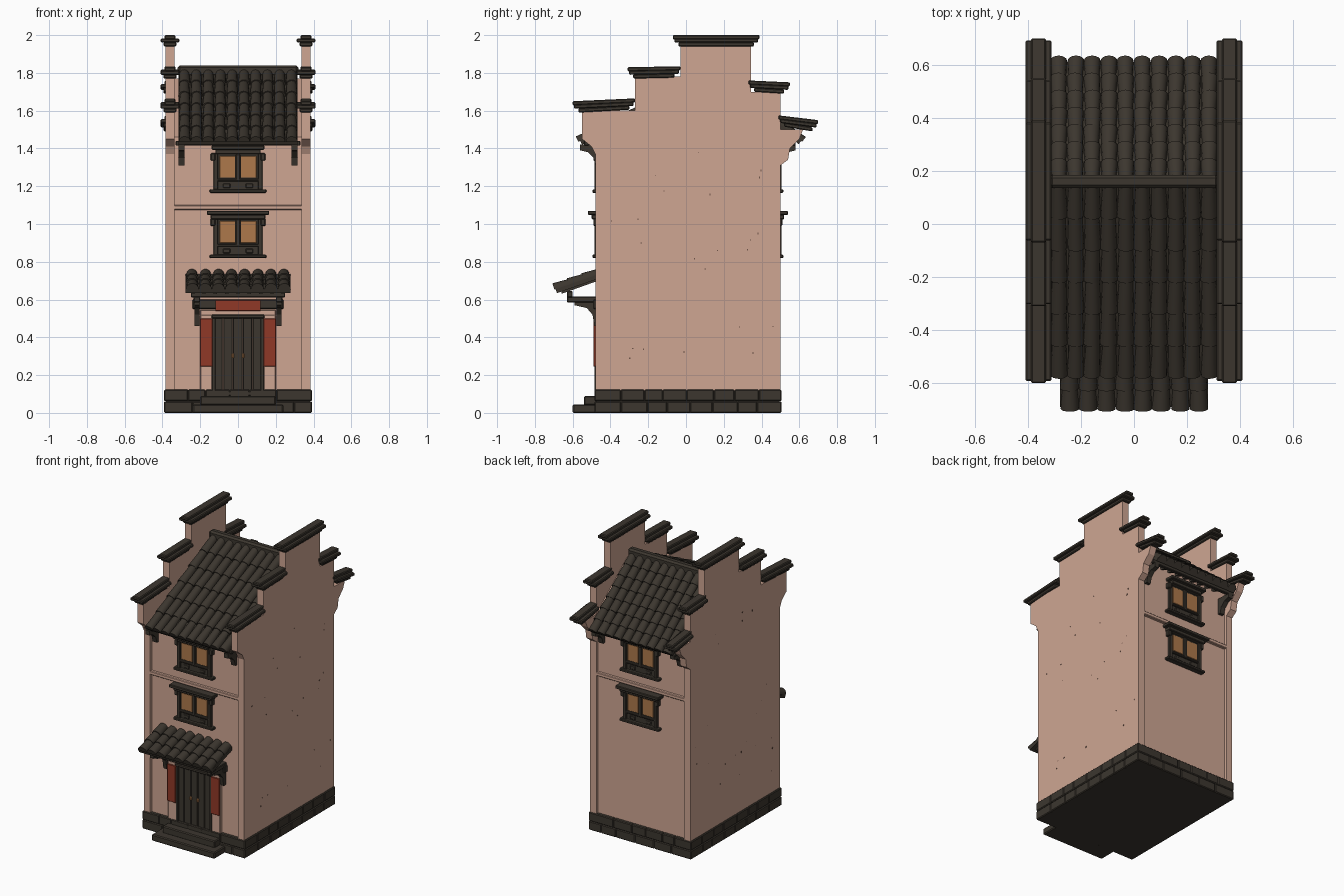
import bpy, bmesh, math, random
from mathutils import Vector

random.seed(4)
if "Cube" in bpy.data.objects:
    bpy.data.objects.remove(bpy.data.objects["Cube"])


def material(name, rgb):
    m = bpy.data.materials.new(name)
    m.use_nodes = True
    m.diffuse_color = (*rgb, 1)
    b = m.node_tree.nodes["Principled BSDF"]
    b.inputs["Base Color"].default_value = (*rgb, 1)
    b.inputs["Roughness"].default_value = 0.9
    return m


PLASTER = material("pink plaster", (0.62, 0.38, 0.29))
DARK = material("dark tile and timber", (0.045, 0.037, 0.028))
RED = material("red paper", (0.28, 0.04, 0.02))
PANE = material("amber pane", (0.42, 0.19, 0.07))
CHIP = material("brown chip", (0.16, 0.09, 0.065))


def finish(name, bm, mat, bevel=0, smooth=False):
    bmesh.ops.recalc_face_normals(bm, faces=bm.faces)
    me = bpy.data.meshes.new(name)
    bm.to_mesh(me)
    bm.free()
    me.materials.append(mat)
    ob = bpy.data.objects.new(name, me)
    bpy.context.collection.objects.link(ob)
    if bevel:
        mod = ob.modifiers.new("soft edges", "BEVEL")
        mod.width = bevel
        mod.segments = 1
    if smooth:
        bpy.ops.object.select_all(action="DESELECT")
        ob.select_set(True)
        bpy.context.view_layer.objects.active = ob
        bpy.ops.object.shade_smooth_by_angle(angle=math.radians(40))
    return ob


def add_prism(bm, outline, x0, x1):
    """Extrude a (y, z) outline across x."""
    f = bm.faces.new([bm.verts.new((x0, y, z)) for y, z in outline])
    new = bmesh.ops.extrude_face_region(bm, geom=[f])["geom"]
    bmesh.ops.translate(bm, vec=(x1 - x0, 0, 0),
                        verts=[v for v in new if isinstance(v, bmesh.types.BMVert)])


def prisms(name, mat, items, bevel=0):
    bm = bmesh.new()
    for outline, x0, x1 in items:
        add_prism(bm, outline, x0, x1)
    return finish(name, bm, mat, bevel)


def boxes(name, mat, items, bevel=0.004):
    """Each item is x0, x1, y0, y1, z0, z1."""
    return prisms(name, mat, [([(c, e), (d, e), (d, f), (c, f)], a, b)
                              for a, b, c, d, e, f in items], bevel)


def tiles(name, half, columns, top, eave, rows):
    """Overlapping half-round tiles on a sloping slab."""
    bm = bmesh.new()
    a, b = Vector((0, *top)), Vector((0, *eave))
    n = (b - a).cross(Vector((1, 0, 0))).normalized()
    if n.z < 0:
        n = -n
    pitch = 2 * half / columns
    for col in range(columns):
        cx = -half + pitch * (col + 0.5)
        for row in range(rows):
            rings = []
            for t, size in ((row / rows, 0.41), ((row + 1.08) / rows, 0.5)):
                p = a.lerp(b, t) + Vector((cx + random.uniform(-1, 1) * 0.002, 0, 0))
                r = pitch * size
                rings.append([bm.verts.new(p + Vector((r * math.cos(q), 0, 0)) + n * r * math.sin(q))
                              for q in (math.pi * k / 8 for k in range(9))])
            u, v = rings
            for k in range(8):
                bm.faces.new((u[k], u[k + 1], v[k + 1], v[k]))
            bm.faces.new(u)
            bm.faces.new(v)
    finish(name, bm, DARK, smooth=True)
    ends = [a, b, b - n * 0.022, a - n * 0.022]
    prisms(name + "_slab", DARK, [([(p.y, p.z) for p in ends], -half, half)])


# House body and the ledges between storeys
prisms("house_body", PLASTER, [([(-0.46, 0.05), (-0.46, 1.46), (0.16, 1.77),
                                 (0.48, 1.52), (0.48, 0.05)], -0.35, 0.35)])
boxes("storey_ledges", PLASTER, [(-0.34, 0.34, -0.48, -0.45, 1.075, 1.1),
                                 (-0.34, 0.34, 0.47, 0.5, 1.075, 1.1)])

# Stepped gable walls with curved corbels at both ends
GABLE = [(-0.48, 0.1), (-0.48, 1.37), (-0.5, 1.41), (-0.55, 1.45), (-0.55, 1.6),
         (-0.27, 1.6), (-0.27, 1.78), (-0.03, 1.78), (-0.03, 1.95), (0.345, 1.95),
         (0.345, 1.7), (0.5, 1.7), (0.5, 1.5), (0.62, 1.5), (0.6, 1.45), (0.55, 1.4),
         (0.54, 1.34), (0.5, 1.31), (0.5, 0.1)]
CAPS = [(-0.6, -0.27, 1.59, 1.605), (-0.31, -0.03, 1.77, 1.775), (-0.07, 0.39, 1.94, 1.94),
        (0.33, 0.55, 1.7, 1.69), (0.49, 0.7, 1.515, 1.49)]
LAYERS = [(0.034, 0, 0.022, 0.03), (0.049, 0.02, 0.042, 0.008), (0.028, 0.038, 0.06, 0)]
for side, label in ((1, "left"), (-1, "right")):
    prisms(label + "_gable_wall", PLASTER, [(GABLE, side * 0.335, side * 0.383)])
    caps = []
    for y0, y1, z0, z1 in CAPS:
        for w, lo, hi, inset in LAYERS:
            p, q = y0 + inset, y1 - inset
            caps.append(([(p, z0 + lo), (q, z1 + lo), (q, z1 + hi), (p, z0 + hi)],
                         side * 0.36 - w, side * 0.36 + w))
    prisms(label + "_gable_caps", DARK, caps, 0.005)
    # Worn spots on the plaster
    chips = []
    for i in range(22):
        y, z = random.uniform(-0.44, 0.46), random.uniform(0.2, 1.5)
        h = random.uniform(0.003, 0.012)
        chips.append((side * 0.38, side * 0.3845, y, y + 0.006, z, z + h))
    boxes(label + "_wall_chips", CHIP, chips, 0)

# Main roof
tiles("front_roof_tiles", 0.315, 10, (0.16, 1.8), (-0.56, 1.44), 6)
tiles("back_roof_tiles", 0.315, 10, (0.16, 1.8), (0.61, 1.44), 7)
boxes("roof_ridge", DARK, [(-0.32, 0.32, 0.135, 0.185, 1.78, 1.84)], 0.012)
BRACKET = [(0, 0), (0.02, 0), (0.03, 0.04), (0.06, 0.07), (0.1, 0.08), (0.1, 0.11), (0, 0.11)]
brackets = []
for s, wall in ((-1, 0.46), (1, 0.48)):
    for x in (-0.3, 0.3):
        brackets.append(([(s * (wall + y), 1.31 + z) for y, z in BRACKET], x - 0.016, x + 0.016))
    for i in range(9):
        x = -0.24 + i * 0.06
        brackets.append(([(s * wall, 1.46), (s * (wall + 0.09), 1.42),
                          (s * (wall + 0.09), 1.44), (s * wall, 1.5)], x - 0.008, x + 0.008))
prisms("eave_brackets", DARK, brackets)
boxes("eave_beams", DARK, [(-0.33, 0.33, -0.54, -0.515, 1.415, 1.44),
                           (-0.33, 0.33, 0.555, 0.58, 1.415, 1.44)])


# Windows, the same pair on front and back
def window(name, s, wall, z, lintel):
    def at(x0, x1, d0, d1, lo, hi):
        return (x0, x1, s * (wall + d0), s * (wall + d1), z + lo, z + hi)
    parts = [at(-0.15, 0.15, -0.01, 0.035, 0, 0.018),
             at(-0.115, 0.115, -0.01, 0.012, 0.01, 0.22),
             at(-lintel, lintel, -0.01, 0.06, 0.228, 0.25),
             at(-lintel + 0.02, lintel - 0.02, -0.01, 0.04, 0.205, 0.23),
             at(-0.115, 0.115, 0, 0.025, 0.06, 0.075),
             at(-0.012, 0.012, 0, 0.025, 0.06, 0.205)]
    for k in (-1, 1):
        parts += [at(k * 0.105, k * 0.13, 0, 0.025, 0.015, 0.21),
                  at(k * 0.12, k * 0.145, 0, 0.03, 0.17, 0.21),
                  at(k * 0.04, k * 0.08, 0, 0.018, 0.025, 0.05)]
    boxes(name + "_frame", DARK, parts)
    boxes(name + "_panes", PANE, [at(k * 0.015, k * 0.098, 0.01, 0.018, 0.08, 0.195)
                                  for k in (-1, 1)], 0.002)


for s, wall, label in ((-1, 0.46, "front"), (1, 0.48, "back")):
    window(label + "_lower_window", s, wall, 0.82, 0.165)
    window(label + "_upper_window", s, wall, 1.165, 0.14)

# Stone base: core, two brick courses and entrance steps
boxes("base_core", DARK, [(-0.38, 0.38, -0.475, 0.495, 0, 0.12)], 0)
bricks = []
for course in range(2):
    z0, z1 = course * 0.062, course * 0.062 + 0.061
    for horizontal, lo, hi in ((False, -0.485, 0.505), (True, -0.39, 0.39)):
        p = lo
        while p < hi:
            q = p + random.uniform(0.09, 0.15)
            if hi - q < 0.06:
                q = hi
            for s in (-1, 1):
                if horizontal:
                    y = 0.505 if s > 0 else -0.485
                    bricks.append((p, q, y, y - s * 0.04, z0, z1))
                else:
                    bricks.append((s * 0.35, s * 0.392, p, q, z0, z1))
            p = q
boxes("base_bricks", DARK, bricks, 0.005)
boxes("entrance_steps", DARK, [(-0.24, 0.24, -0.6, -0.47, 0, 0.045),
                               (-0.2, 0.2, -0.54, -0.47, 0.04, 0.09)], 0.006)

# Doorway
boxes("door_surround", PLASTER, [(k * 0.135, k * 0.2, -0.48, -0.45, 0.1, 0.52) for k in (-1, 1)]
      + [(-0.2, 0.2, -0.48, -0.45, 0.515, 0.545)])
boxes("door_planks", DARK, [(-0.13 + i * 0.052, -0.081 + i * 0.052, -0.475, -0.45, 0.09, 0.505)
                            for i in range(5)], 0.003)
boxes("door_frame", DARK, [(k * 0.118, k * 0.138, -0.485, -0.45, 0.09, 0.51) for k in (-1, 1)]
      + [(-0.14, 0.14, -0.49, -0.45, 0.5, 0.52), (-0.14, 0.14, -0.485, -0.45, 0.09, 0.115)])
boxes("door_handles", PANE, [(k * 0.02, k * 0.034, -0.483, -0.47, 0.29, 0.315) for k in (-1, 1)])
boxes("side_banners", RED, [(k * 0.135, k * 0.2, -0.489, -0.478, 0.245, 0.5) for k in (-1, 1)], 0.002)

# Awning over the door
boxes("awning_beams", DARK, [(-0.24, 0.24, -0.49, -0.45, 0.55, 0.6),
                             (-0.25, 0.25, -0.63, -0.6, 0.612, 0.645)]
      + [(k * 0.2, k * 0.235, -0.63, -0.45, 0.585, 0.615) for k in (-1, 1)])
boxes("door_plaque", RED, [(-0.12, 0.12, -0.499, -0.488, 0.54, 0.597)], 0.002)
ARM = [(-0.45, 0.46), (-0.485, 0.46), (-0.495, 0.52), (-0.525, 0.555), (-0.59, 0.57),
       (-0.59, 0.59), (-0.45, 0.59)]
prisms("awning_brackets", DARK, [(ARM, k * 0.205, k * 0.23) for k in (-1, 1)])
prisms("awning_rafters", DARK, [([(-0.66, 0.63), (-0.45, 0.705), (-0.45, 0.73), (-0.66, 0.655)],
                                 x - 0.009, x + 0.009)
                                for x in (-0.24 + i * 0.06 for i in range(9))])
tiles("awning_tiles", 0.278, 8, (-0.46, 0.735), (-0.69, 0.655), 3)
